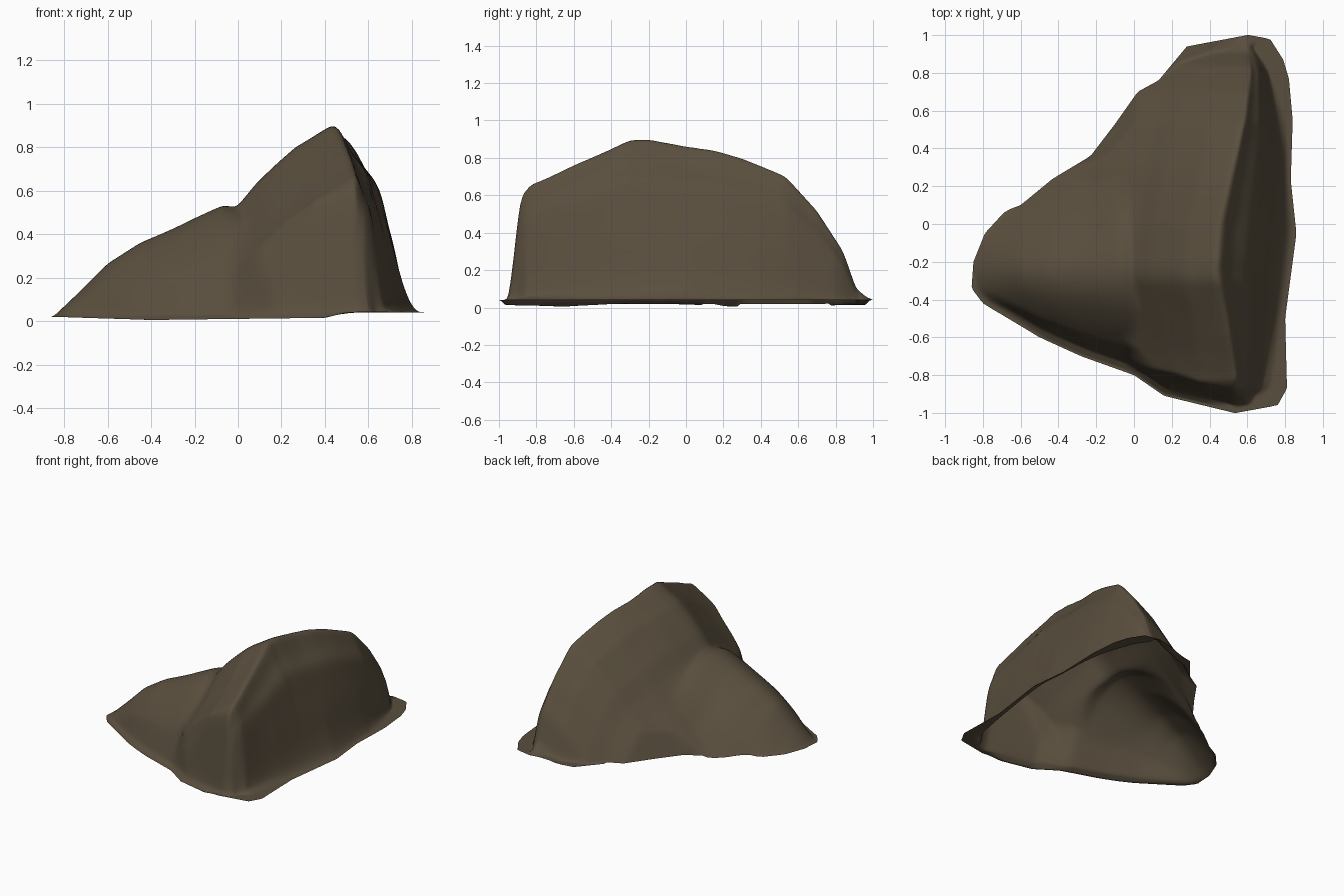
import bpy, bmesh, math
from mathutils import Vector, noise

if "Cube" in bpy.data.objects:
    bpy.data.objects.remove(bpy.data.objects["Cube"])


def curve(*pts):
    """Piecewise linear function through (x, y) points."""
    def f(v):
        if v <= pts[0][0]:
            return pts[0][1]
        for (a, p), (b, q) in zip(pts, pts[1:]):
            if v <= b:
                return p + (q - p) * (v - a) / (b - a)
        return pts[-1][1]
    return f


# Plan outline: left and right edge for each y
left = curve((-1, .53), (-.91, .16), (-.8, 0), (-.7, -.28), (-.6, -.5), (-.42, -.8), (-.34, -.86),
             (-.2, -.85), (-.05, -.79), (.07, -.68), (.1, -.6), (.24, -.43), (.36, -.23),
             (.53, -.1), (.7, .02), (.76, .13), (.94, .28), (1, .6))
right = curve((-1, .54), (-.96, .76), (-.87, .81), (-.5, .8), (-.05, .86), (.23, .83),
              (.55, .84), (.77, .82), (.87, .79), (.98, .72), (1, .61))
# The same outline as front and back edge for each x
front = curve((-.86, -.34), (-.8, -.42), (-.5, -.6), (-.28, -.7), (0, -.8), (.16, -.91), (.53, -1), (.8, -.95))
back = curve((-.86, -.2), (-.79, -.05), (-.68, .07), (-.43, .24), (-.23, .36), (0, .68), (.28, .94))

# Tall slab: ridge height, ridge position, foot of the steep right face
ridge_z = curve((-1, .04), (-.96, .08), (-.93, .3), (-.9, .5), (-.88, .6), (-.83, .66), (-.68, .72),
                (-.3, .9), (-.2, .9), (.15, .84), (.3, .8), (.53, .7), (.7, .52), (.84, .3), (.91, .1), (1, .04))
ridge_x = curve((-1, .53), (-.8, .55), (-.5, .5), (-.25, .45), (0, .47), (.55, .59), (.8, .62), (1, .6))
foot_x = curve((-1, .54), (-.85, .67), (-.5, .73), (0, .79), (.4, .78), (.6, .75), (.8, .71), (1, .605))
face = curve((0, 1), (.2, .87), (.48, .75), (.6, .59), (.75, .41), (.88, .22), (1, .1))
slope = curve((0, 0), (.03, .005), (.19, .1), (.37, .27), (.46, .38), (.9, .8), (2, 2))
# Low lobe: crest height along x
crest = curve((-.86, .01), (-.8, .07), (-.6, .265), (-.45, .36), (-.2, .475), (-.07, .53), (.03, .52), (.12, .3), (.2, 0))
# Front cliff above its flat rim, for the lobe and for the slab
lobe_cliff = curve((0, 0), (.05, .03), (.2, .4), (.35, .75))
slab_cliff = curve((0, 0), (.05, .05), (.08, .3), (.115, .6), (.3, 1))
rim_z = curve((-.86, .02), (-.4, .005), (.4, .015), (.5, .04), (.86, .04))


def height(x, y):
    top, xr, xf = ridge_z(y), ridge_x(y), foot_x(y)
    if x < xr:
        slab = top - slope(xr - x)
    elif x < xf:
        slab = top * face((x - xr) / (xf - xr))
    else:
        slab = .1 * top * (1 - (x - xf) / max(right(y) - xf, .001))
    # Lobe cross-section: steep to the front, gentle to the back
    f, b = front(x), back(x)
    yc = min(-.24, f + .6 * (b - f))
    if y < yc:
        lobe = crest(x) * (1 - min((yc - y) / (yc - f), 1) ** 2)
    else:
        lobe = crest(x) * (1 - min((y - yc) / (b - yc), 1) ** 1.6)
    d = y - f
    w = min(max(x / .08, 0), 1)
    cliff = lobe_cliff(d) * (1 - w) + slab_cliff(d) * w
    return max(rim_z(x), min(max(slab, lobe), cliff, .02 + 1.8 * (x - left(y))))


# Open rock shell on a grid fitted to the outline
N = 130
bm = bmesh.new()
rows = []
for j in range(N + 1):
    u = 2 * j / N - 1
    y = .5 * u + .5 * math.sin(u * math.pi / 2)
    row = []
    for i in range(N + 1):
        x = left(y) + (right(y) - left(y)) * i / N
        z = height(x, y)
        bump = noise.noise(Vector((x * 4, y * 4, z * 4))) * .008 * min(z * 4, 1)
        row.append(bm.verts.new((x, y, z + bump)))
    rows.append(row)
for a, b in zip(rows, rows[1:]):
    for i in range(N):
        bm.faces.new((a[i], a[i + 1], b[i + 1], b[i]))
# Weather the creases, leaving the rim in place
inner = [v for v in bm.verts if not v.is_boundary]
for _ in range(4):
    bmesh.ops.smooth_vert(bm, verts=inner, factor=.5, use_axis_x=True, use_axis_y=True, use_axis_z=True)
for f in bm.faces:
    f.smooth = True

mesh = bpy.data.meshes.new("rock")
bm.to_mesh(mesh)
bm.free()
rock = bpy.data.objects.new("rock", mesh)
bpy.context.collection.objects.link(rock)
stone = bpy.data.materials.new("brown stone")
stone.diffuse_color = (.1, .077, .048, 1)
stone.use_nodes = True
stone.node_tree.nodes["Principled BSDF"].inputs["Base Color"].default_value = stone.diffuse_color
mesh.materials.append(stone)
